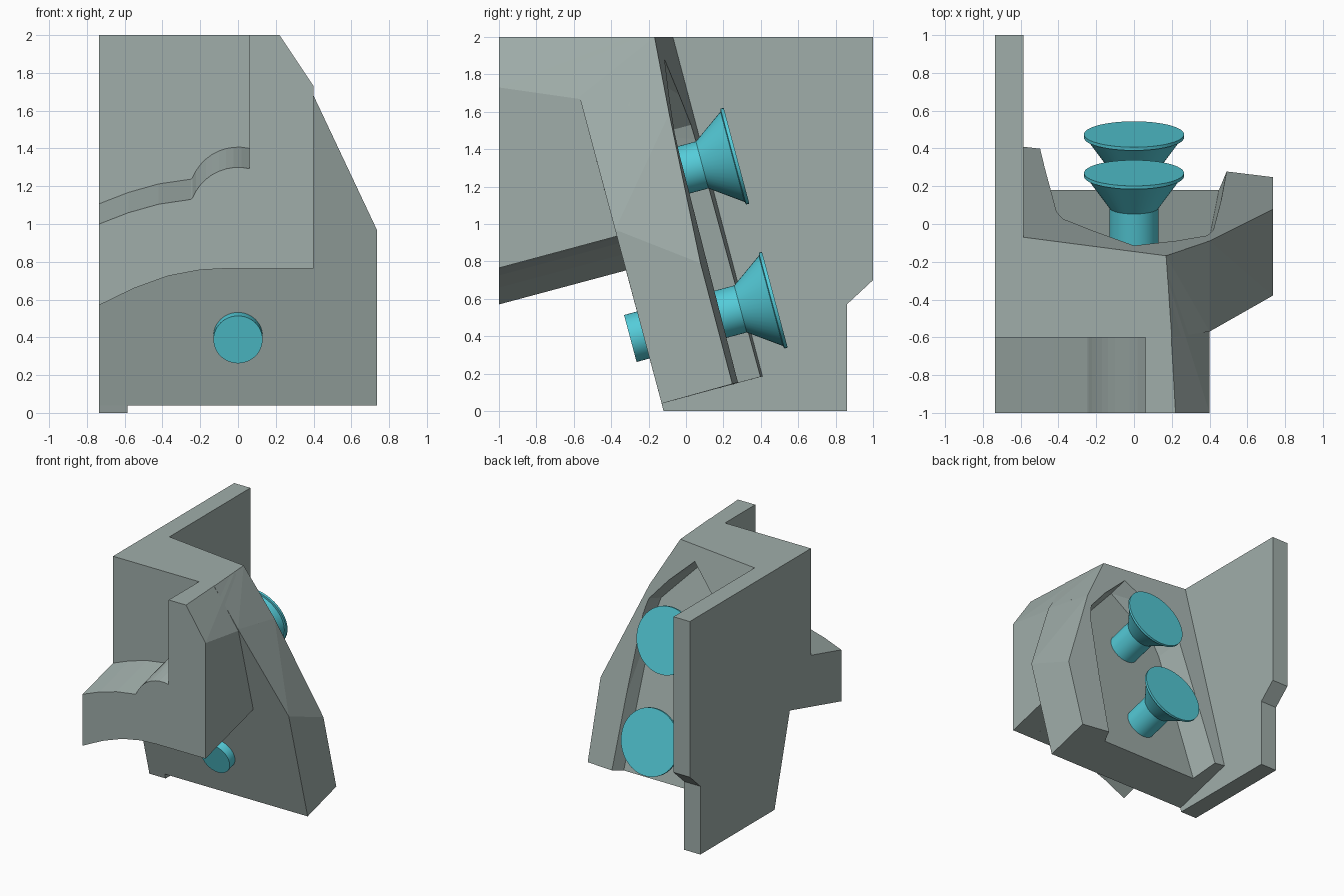
import bpy, bmesh
from math import sin, cos, tan, radians
from mathutils import Vector

if "Cube" in bpy.data.objects:
    bpy.data.objects.remove(bpy.data.objects["Cube"])

TILT = radians(15)
AXIS = Vector((0, cos(TILT), sin(TILT)))      # screw direction
UP = Vector((0, -sin(TILT), cos(TILT)))       # up along the leaning plate


def material(name, rgb):
    m = bpy.data.materials.new(name)
    m.use_nodes = True
    m.diffuse_color = (*rgb, 1)
    m.node_tree.nodes["Principled BSDF"].inputs["Base Color"].default_value = (*rgb, 1)
    return m


def make(name, bm, mat):
    bmesh.ops.recalc_face_normals(bm, faces=bm.faces)
    me = bpy.data.meshes.new(name)
    bm.to_mesh(me)
    bm.free()
    me.materials.append(mat)
    ob = bpy.data.objects.new(name, me)
    bpy.context.collection.objects.link(ob)
    return ob


def hull(name, pts, mat):
    bm = bmesh.new()
    vs = [bm.verts.new(p) for p in pts]
    res = bmesh.ops.convex_hull(bm, input=vs)
    loose = set(res["geom_interior"]) | set(res["geom_unused"])
    bmesh.ops.delete(bm, geom=[v for v in loose if isinstance(v, bmesh.types.BMVert)], context="VERTS")
    bmesh.ops.dissolve_limit(bm, angle_limit=radians(1.5), verts=bm.verts, edges=bm.edges)
    return make(name, bm, mat)


def prism(name, pts, vec, mat):
    bm = bmesh.new()
    f = bm.faces.new([bm.verts.new(p) for p in pts])
    ext = bmesh.ops.extrude_face_region(bm, geom=[f], use_keep_orig=True)
    bmesh.ops.translate(bm, vec=vec, verts=[g for g in ext["geom"] if isinstance(g, bmesh.types.BMVert)])
    return make(name, bm, mat)


def combine(target, other, op):
    mod = target.modifiers.new(op.lower(), "BOOLEAN")
    mod.operation, mod.solver, mod.object = op, "EXACT", other
    dg = bpy.context.evaluated_depsgraph_get()
    me = bpy.data.meshes.new_from_object(target.evaluated_get(dg))
    target.modifiers.clear()
    target.data = me
    bpy.data.objects.remove(other)


def front_y(z):
    return -0.13 - tan(TILT) * (z - 0.04)


def on_back(x, z):
    return Vector((x, -0.07 - 0.13 * (x + 0.585) - 0.264 * (z - 2), z))


grey = material("grey plastic", (0.35, 0.42, 0.40))
teal = material("teal screw", (0.09, 0.60, 0.69))
L, R = -0.735, 0.735

# Leaning plate with a tapering shoulder
body = hull("bracket_body", [
    (L, -0.13, 0.04), (R, -0.13, 0.04), on_back(L, 0.19), on_back(R, 0.145),
    (R, front_y(0.97), 0.97), on_back(R, 0.79),
    (0.4, front_y(1.68), 1.68), on_back(0.4, 1.59), on_back(0.17, 2), on_back(L, 2),
    (L, -0.6, 1.79), (L, -0.6, 2), (0.2, -0.6, 2)], grey)

# Upright side plate running to the back
side = [(-0.12, 0), (0.86, 0), (0.86, 0.57), (1, 0.7), (1, 2), (-0.6, 2), (-0.6, 1.79), (-0.13, 0.04)]
side_plate = prism("side_plate", [(L, y, z) for y, z in side], (0.15, 0, 0), grey)

# Filled wall above the arm
wall = hull("upper_wall", [(x, y, z) for x in (L, 0.1) for y in (-0.6, -0.3) for z in (1.0, 2)], grey)

# Post at the right of the arm
post = hull("arm_post", [
    (0.06, -1, 0.765), (0.4, -1, 0.765), (0.4, -1, 1.73), (0.22, -1, 2), (0.06, -1, 2),
    (0.06, -0.2, 0.98), (0.4, -0.2, 0.98), (0.4, -0.3, 1.63), (0.18, -0.3, 2), (0.06, -0.3, 2)], grey)

# Curved arm with a round saddle
under = [(0.2, 0.765), (-0.05, 0.765), (-0.2, 0.757), (-0.37, 0.725), (-0.55, 0.66), (L, 0.57)]
top = [(L, 1.0), (-0.58, 1.06), (-0.42, 1.105), (-0.25, 1.13)]
saddle = [(0.26 * cos(radians(a)), 1.04 + 0.26 * sin(radians(a))) for a in range(158, 76, -9)]
outline = under + top + saddle + [(0.2, 1.29)]
arm = prism("saddle_arm", [(x, -1, z) for x, z in outline], AXIS * 0.72, grey)

for part in (side_plate, wall, post, arm):
    combine(body, part, "UNION")

# Pointed pocket in the back, open at the bottom
floor = Vector((0, 0.18, 0.125))
pts = []
for i, (x, z) in enumerate([(-0.51, 0.18), (-0.41, 1.4), (-0.375, 1.53), (0, 1.88),
                            (0.385, 1.49), (0.42, 1.36), (0.5, 0.15)]):
    p = on_back(x, z)
    if i in (0, 6):
        p -= UP * 0.2
    base = p - AXIS * (p - floor).dot(AXIS)
    base.x *= 0.92
    pts += [base, p + (p - base).normalized() * 0.15]
combine(body, hull("pocket_cutter", pts, grey), "DIFFERENCE")


# Countersunk screws: shaft, flared head and thin rim
def screw(name, end):
    bm = bmesh.new()
    prof = [(0, -0.8), (0.13, -0.8), (0.13, -0.19), (0.25, -0.022), (0.265, -0.018), (0.265, 0), (0, 0)]
    rows = [bm.verts.new(Vector(end) + UP * r + AXIS * t) for r, t in prof]
    edges = [bm.edges.new(e) for e in zip(rows, rows[1:])]
    bmesh.ops.spin(bm, geom=rows + edges, cent=end, axis=AXIS, angle=radians(360), steps=48)
    bmesh.ops.remove_doubles(bm, verts=bm.verts, dist=0.0005)
    ob = make(name, bm, teal)
    bpy.ops.object.select_all(action="DESELECT")
    ob.select_set(True)
    bpy.context.view_layer.objects.active = ob
    bpy.ops.object.shade_smooth_by_angle(angle=radians(25))


screw("upper_screw", (0, 0.27, 1.365))
screw("lower_screw", (0, 0.475, 0.595))
